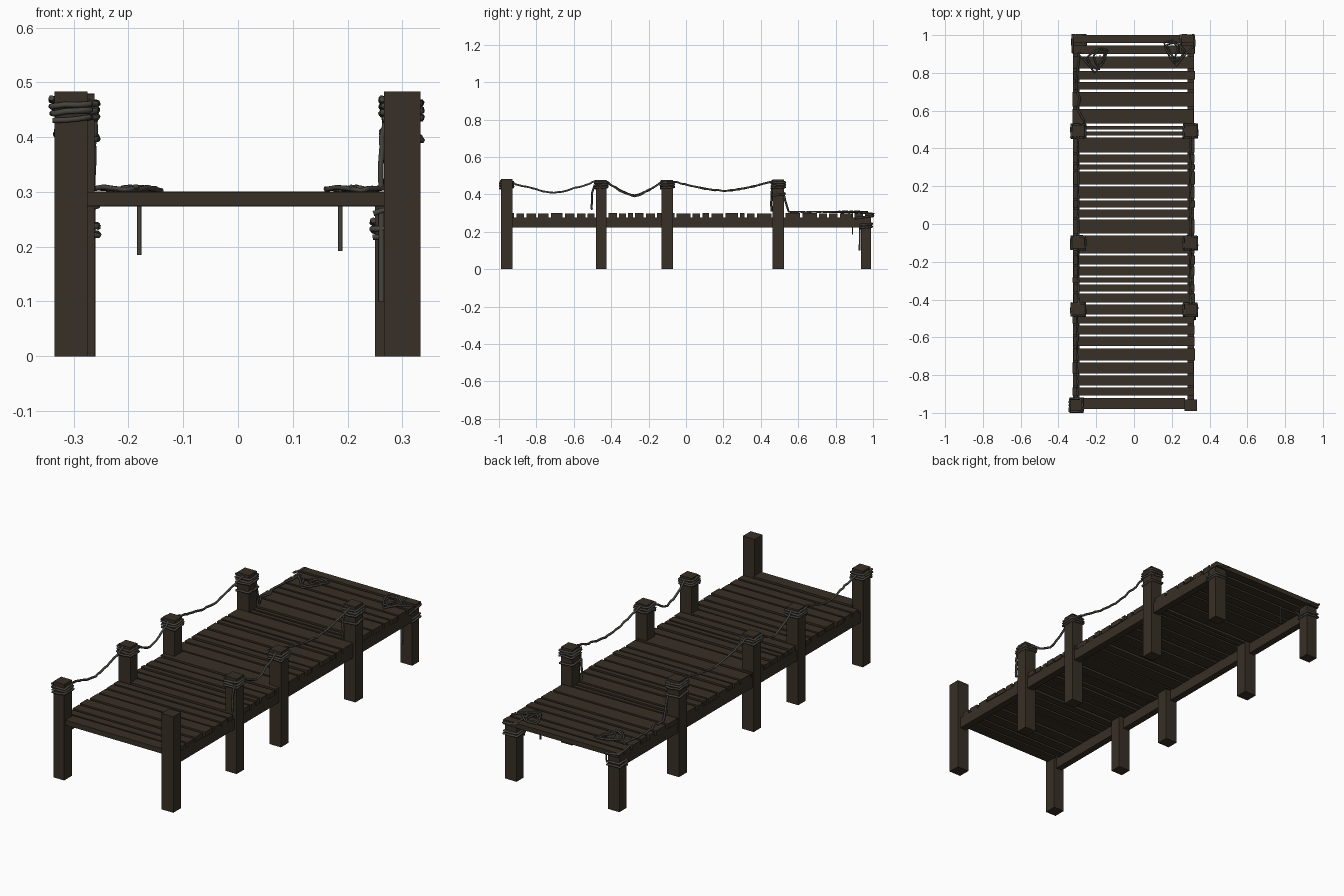
import bpy, bmesh, math, random
from mathutils import Vector

random.seed(4)
cube = bpy.data.objects.get("Cube")
if cube:
    bpy.data.objects.remove(cube, do_unlink=True)


def material(name, rgb):
    m = bpy.data.materials.new(name)
    m.use_nodes = True
    m.diffuse_color = (*rgb, 1)
    bsdf = m.node_tree.nodes["Principled BSDF"]
    bsdf.inputs["Base Color"].default_value = (*rgb, 1)
    bsdf.inputs["Roughness"].default_value = 0.9
    return m


WOOD = material("dark brown wood", (0.040, 0.029, 0.019))
ROPE = material("dark grey rope", (0.060, 0.057, 0.047))


def link(name, mesh, mat):
    mesh.materials.clear()
    mesh.materials.append(mat)
    ob = bpy.data.objects.new(name, mesh)
    bpy.context.collection.objects.link(ob)
    return ob


def box(name, x0, x1, y0, y1, z0, z1):
    bm = bmesh.new()
    bmesh.ops.create_cube(bm, size=1)
    for v in bm.verts:
        v.co = ((x0 + x1) / 2 + v.co.x * (x1 - x0),
                (y0 + y1) / 2 + v.co.y * (y1 - y0),
                (z0 + z1) / 2 + v.co.z * (z1 - z0))
    mesh = bpy.data.meshes.new(name)
    bm.to_mesh(mesh)
    bm.free()
    return link(name, mesh, WOOD)


def rope(name, points, radius=0.0055, jitter=0.0, step=0.02):
    """Tube along a polyline, resampled so it can look slightly frayed."""
    pts = [Vector(p) for p in points]
    path = [pts[0]]
    for a, b in zip(pts, pts[1:]):
        n = max(1, round((b - a).length / step))
        path += [a.lerp(b, i / n) for i in range(1, n + 1)]
    cu = bpy.data.curves.new(name, 'CURVE')
    cu.dimensions = '3D'
    cu.bevel_depth = radius
    cu.bevel_resolution = 1
    cu.use_fill_caps = True
    sp = cu.splines.new('POLY')
    sp.points.add(len(path) - 1)
    for p, c in zip(sp.points, path):
        p.co = (*(c + Vector([random.uniform(-jitter, jitter) for _ in range(3)])), 1)
    tmp = bpy.data.objects.new("rope_path", cu)
    bpy.context.collection.objects.link(tmp)
    dg = bpy.context.evaluated_depsgraph_get()
    mesh = bpy.data.meshes.new_from_object(tmp.evaluated_get(dg))
    bpy.data.objects.remove(tmp, do_unlink=True)
    mesh.name = name
    return link(name, mesh, ROPE)


def wrap(name, x0, x1, y0, y1, z0, z1, turns):
    """Rope wound around a square post."""
    r = 0.004
    corners = [(x0 - r, y0 - r), (x1 + r, y0 - r), (x1 + r, y1 + r), (x0 - r, y1 + r)]
    n = turns * 4
    rope(name, [(*corners[i % 4], z0 + (z1 - z0) * i / n) for i in range(n + 1)],
         jitter=0.002)


# Posts: side, y start, y end, x start, x end, top
POSTS = {
    "front_right_post": (-0.335, -0.275, -0.99, -0.928, 0.483),
    "front_left_post": (0.267, 0.333, -0.99, -0.928, 0.483),
    "second_right_post": (-0.328, -0.262, -0.482, -0.424, 0.478),
    "second_left_post": (0.267, 0.330, -0.482, -0.424, 0.478),
    "third_right_post": (-0.328, -0.262, -0.13, -0.07, 0.478),
    "third_left_post": (0.267, 0.330, -0.13, -0.07, 0.478),
    "fourth_right_post": (-0.328, -0.262, 0.462, 0.524, 0.48),
    "fourth_left_post": (0.267, 0.330, 0.462, 0.524, 0.48),
    "back_right_post": (-0.322, -0.260, 0.935, 0.99, 0.276),
    "back_left_post": (0.250, 0.315, 0.935, 0.99, 0.276),
}
for name, (x0, x1, y0, y1, top) in POSTS.items():
    box(name, x0, x1, y0, y1, 0, top)

# Long side beams under the planks
box("right_beam", -0.322, -0.288, -0.93, 0.94, 0.222, 0.277)
box("left_beam", 0.282, 0.318, -0.93, 0.94, 0.222, 0.277)

# Deck planks, separated at these gap centres; the front one sits between the posts
GAPS = [-0.913, -0.860, -0.797, -0.728, -0.653, -0.590, -0.532, -0.484, -0.421,
        -0.363, -0.315, -0.278, -0.220, -0.161, -0.056, 0.029, 0.082, 0.130, 0.204,
        0.283, 0.320, 0.373, 0.463, 0.495, 0.526, 0.616, 0.706, 0.759, 0.817, 0.894,
        0.952]
box("front_plank", -0.28, 0.27, -0.98, -0.92, 0.275, 0.30)
for i, (a, b) in enumerate(zip(GAPS, GAPS[1:] + [1.006])):
    j = random.uniform(-0.004, 0.004)
    dz = random.uniform(-0.003, 0.001)
    box(f"plank_{i + 1}", -0.323 + j, 0.319 + j, a + 0.006, b - 0.006,
        0.276 + dz, 0.300 + dz)

# Rope railings sagging between posts
def railing(name, x, ya, yb, za, zb, low):
    pts = []
    for i in range(13):
        t = i / 12
        sag = (za + zb) / 2 - low
        z = za + (zb - za) * t - sag * (1 - abs(2 * t - 1) ** 1.4)
        pts.append((x, ya + (yb - ya) * t, z))
    rope(name, pts, jitter=0.003)


railing("right_rope_front", -0.30, -0.93, -0.48, 0.462, 0.470, 0.410)
for side, x in (("right", -0.295), ("left", 0.298)):
    railing(side + "_rope_middle", x, -0.426, -0.128, 0.468, 0.465, 0.392)
    railing(side + "_rope_back", x, -0.072, 0.464, 0.470, 0.468, 0.418)

# Rope windings on the railing posts
for name, (x0, x1, y0, y1, top) in POSTS.items():
    if top > 0.4 and name != "front_left_post":
        wrap(name + "_winding", x0, x1, y0, y1, 0.432, 0.470, 3)
for side in ("right", "left"):
    x0, x1, y0, y1, top = POSTS[f"fourth_{side}_post"]
    wrap(f"fourth_{side}_lower_winding", x0, x1, y0, y1, 0.39, 0.41, 1)
    # Ropes around the back corners
    x0, x1, y0, y1, top = POSTS[f"back_{side}_post"]
    wrap(f"back_{side}_winding", x0, x1, y0, y1, 0.218, 0.248, 2)
    wrap(f"back_{side}_deck_loop", x0, x1, 0.91, 0.997, 0.262, 0.306, 1)

# Loose rope ends on the posts
rope("second_left_loose_end", [(0.325, -0.488, 0.45), (0.322, -0.502, 0.41),
                               (0.32, -0.504, 0.32)], jitter=0.002)
rope("fourth_left_loose_end", [(0.27, 0.458, 0.44), (0.262, 0.456, 0.40),
                               (0.262, 0.456, 0.31)], jitter=0.002)
rope("back_left_hanging_end", [(0.262, 0.93, 0.27), (0.262, 0.928, 0.10)])
rope("right_trailing_rope", [(-0.262, 0.51, 0.44), (-0.262, 0.53, 0.37), (-0.265, 0.55, 0.306),
                             (-0.30, 0.61, 0.306), (-0.285, 0.66, 0.306),
                             (-0.305, 0.71, 0.306), (-0.30, 0.80, 0.305),
                             (-0.29, 0.91, 0.306)], jitter=0.002)

# Tangled rope on the back of the deck, with an end hanging through the planks
TANGLE = [(-0.10, 0.03), (-0.05, -0.02), (-0.01, -0.07), (0.03, -0.02), (0.055, 0.05),
          (0.01, 0.06), (-0.02, 0.02), (0.0, -0.03), (0.03, 0.0), (0.04, 0.04),
          (-0.01, 0.05), (-0.055, 0.01), (-0.03, -0.04), (0.01, -0.05), (0.015, -0.012)]
for side, cx, cy, s in (("right", -0.195, 0.87, 1), ("left", 0.215, 0.91, -1)):
    rope(side + "_deck_tangle",
         [(cx + s * x, cy + y, 0.304 + 0.004 * (i % 2)) for i, (x, y) in enumerate(TANGLE)],
         radius=0.005, jitter=0.002)
for name, x, low in (("right_hanging_end", -0.18, 0.185), ("left_hanging_end", 0.187, 0.192)):
    rope(name, [(x, 0.89, 0.306), (x, 0.89, low)], radius=0.004)
